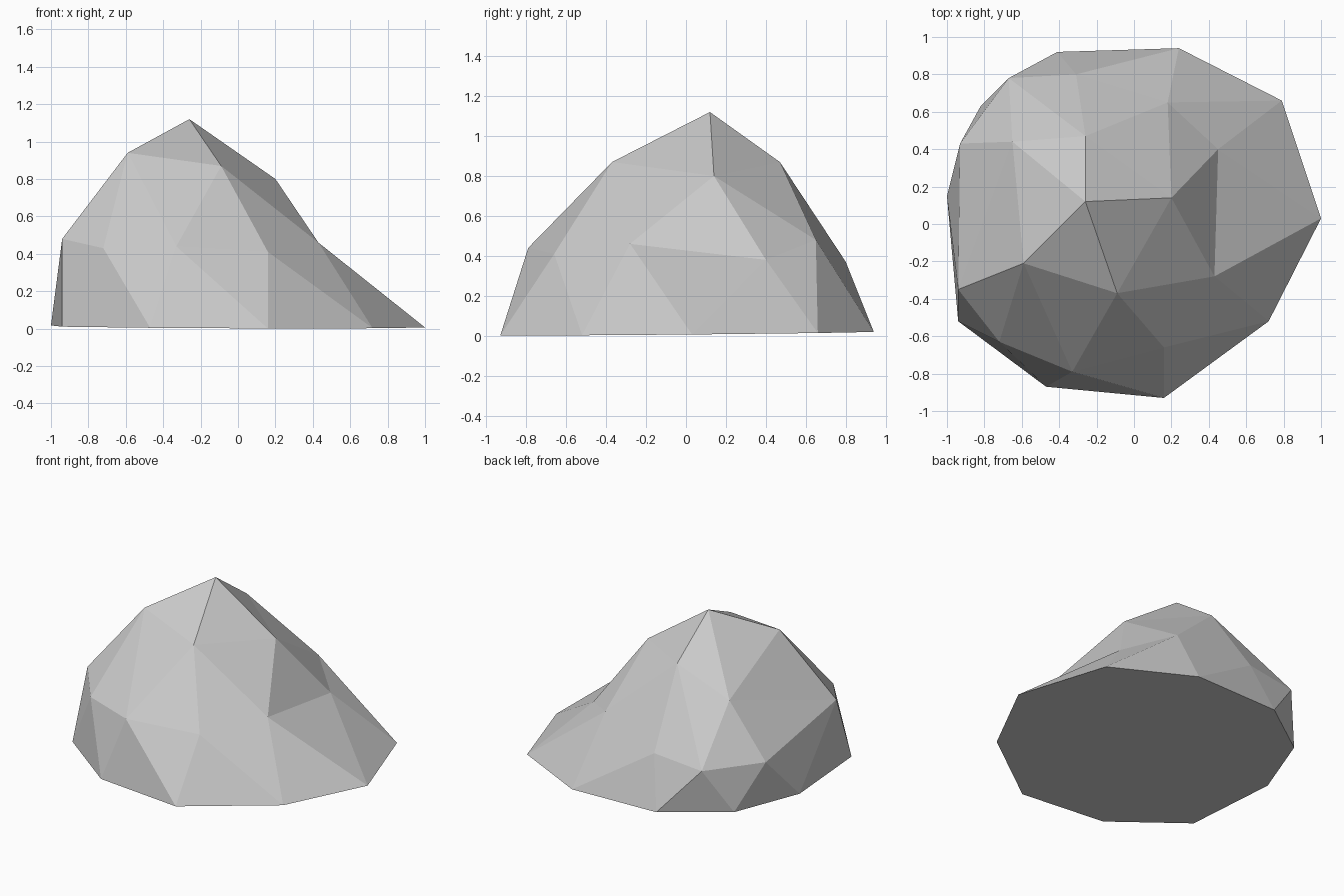
import bpy
import bmesh

# Remove the default cube
default_cube = bpy.data.objects.get("Cube")
if default_cube:
    bpy.data.objects.remove(default_cube, do_unlink=True)


def make_material(name, colour):
    material = bpy.data.materials.new(name)
    material.use_nodes = True
    material.diffuse_color = colour
    shader = material.node_tree.nodes["Principled BSDF"]
    shader.inputs["Base Color"].default_value = colour
    return material


def footing_height(x, y):
    """The underside is one plane with a very slight tilt."""
    return 0.011 - 0.005 * x + 0.01 * y


# Rings of the faceted boulder, each counter-clockwise seen from above
peak_point = (-.26, .12, 1.12)
shoulder_points = [(-.59, -.21, .94), (-.09, -.37, .87), (.2, .14, .8),
                   (-.26, .47, .87), (-.65, .44, .7)]
waist_points = [(-.94, -.35, .48), (-.72, -.63, .43), (-.33, -.79, .44),
                (.16, -.66, .41), (.43, -.28, .46), (.45, .4, .38),
                (.18, .65, .48), (-.31, .8, .37), (-.67, .78, .33),
                (-.93, .43, .33)]
footing_outline = [(-.94, -.52), (-.47, -.87), (.16, -.93), (.72, -.52),
                   (1, .03), (.79, .66), (.24, .94), (-.41, .92),
                   (-.82, .63), (-1, .15)]

mesh_builder = bmesh.new()
add_vertex = mesh_builder.verts.new
add_face = mesh_builder.faces.new

peak = add_vertex(peak_point)
shoulder = [add_vertex(point) for point in shoulder_points]
waist = [add_vertex(point) for point in waist_points]
footing = [add_vertex((x, y, footing_height(x, y))) for x, y in footing_outline]

# Crown facets: each shoulder corner fans down to three waist corners
for i, corner in enumerate(shoulder):
    next_corner = shoulder[(i + 1) % len(shoulder)]
    left, middle = waist[2 * i], waist[2 * i + 1]
    right = waist[(2 * i + 2) % len(waist)]
    add_face((peak, corner, next_corner))
    add_face((corner, left, middle))
    add_face((corner, middle, right))
    add_face((corner, right, next_corner))

# Side facets: a zigzag band between the waist and the footing
for j, corner in enumerate(waist):
    next_corner = waist[(j + 1) % len(waist)]
    add_face((corner, footing[j], next_corner))
    add_face((footing[j - 1], footing[j], corner))

# Flat underside
add_face(list(reversed(footing)))

mesh = bpy.data.meshes.new("boulder")
mesh_builder.to_mesh(mesh)
mesh_builder.free()
mesh.materials.append(make_material("stone grey", (0.6, 0.6, 0.6, 1)))

boulder = bpy.data.objects.new("boulder", mesh)
bpy.context.collection.objects.link(boulder)
